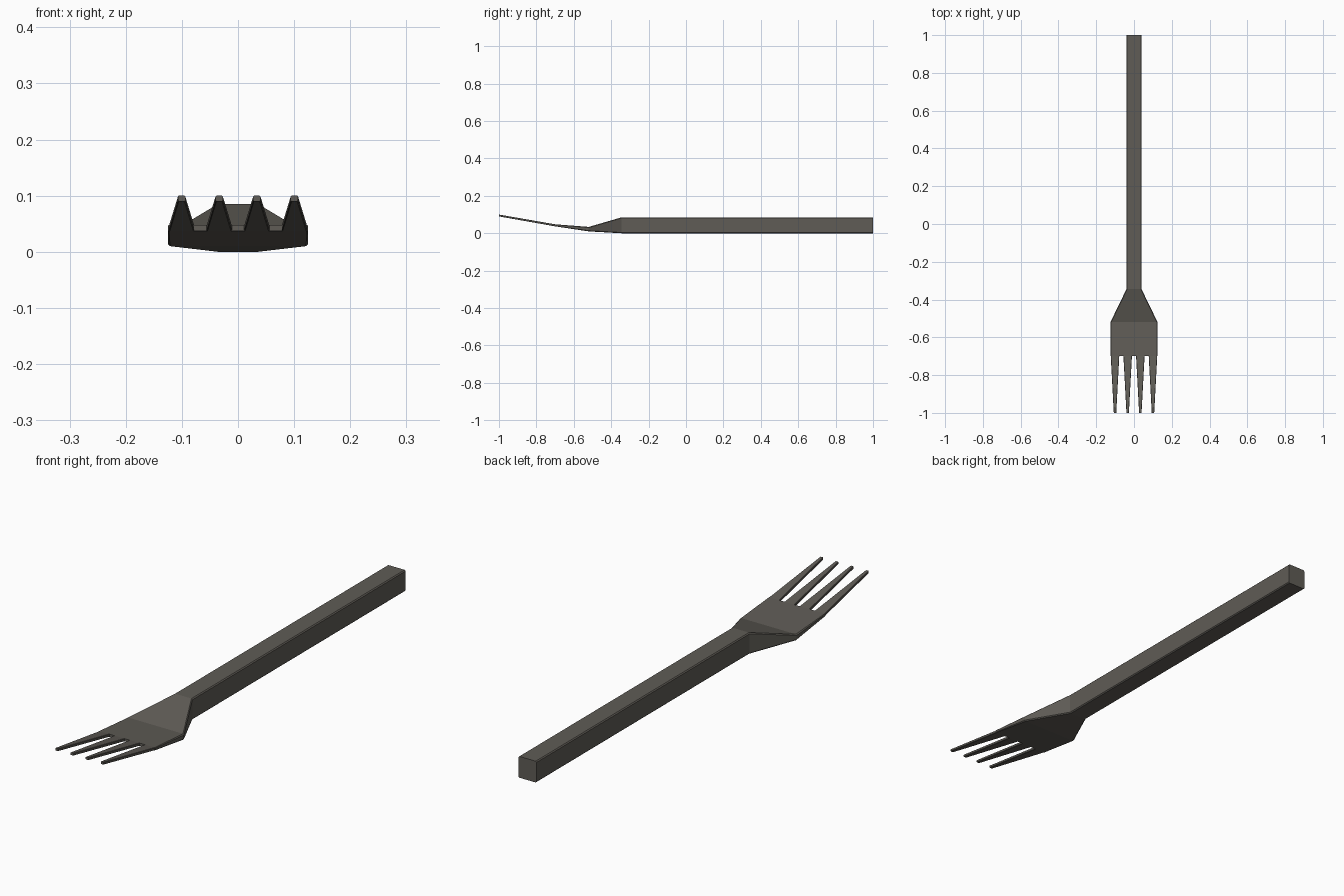
import bpy

if "Cube" in bpy.data.objects:
    bpy.data.objects.remove(bpy.data.objects["Cube"])

metal = bpy.data.materials.new("dark warm grey metal")
metal.diffuse_color = (0.115, 0.107, 0.093, 1.0)
metal.use_nodes = True
metal.node_tree.nodes["Principled BSDF"].inputs["Base Color"].default_value = metal.diffuse_color


def section(cx, y, half_w, z0, z1, c):
    """Rectangular cross-section with chamfered corners."""
    x0, x1 = cx - half_w, cx + half_w
    return [(x0 + c, y, z0), (x1 - c, y, z0), (x1, y, z0 + c), (x1, y, z1 - c),
            (x1 - c, y, z1), (x0 + c, y, z1), (x0, y, z1 - c), (x0, y, z0 + c)]


def loft(name, rings, cap_back=True):
    """Skin a list of sections, ordered from front (-y) to back (+y)."""
    n = len(rings[0])
    verts = [v for ring in rings for v in ring]
    faces = [tuple(range(n))]
    for r in range(len(rings) - 1):
        a, b = r * n, (r + 1) * n
        for i in range(n):
            j = (i + 1) % n
            faces.append((a + j, a + i, b + i, b + j))
    if cap_back:
        last = (len(rings) - 1) * n
        faces.append(tuple(reversed(range(last, last + n))))
    mesh = bpy.data.meshes.new(name)
    mesh.from_pydata(verts, [], faces)
    mesh.materials.append(metal)
    obj = bpy.data.objects.new(name, mesh)
    bpy.context.collection.objects.link(obj)
    return obj


# Square handle flaring through the neck into the flat head
loft("handle_and_head", [
    section(0, -0.70, 0.125, 0.037, 0.048, 0.002),
    section(0, -0.52, 0.125, 0.010, 0.034, 0.004),
    section(0, -0.345, 0.040, 0.000, 0.085, 0.004),
    section(0, 1.00, 0.040, 0.000, 0.085, 0.004),
])

# Four tapering tines rising toward the tips
for k in range(4):
    cx = (k - 1.5) * 0.067
    loft(f"tine_{k + 1}", [
        section(cx, -1.00, 0.0065, 0.090, 0.100, 0.0015),
        section(cx, -0.70, 0.0225, 0.037, 0.048, 0.0015),
    ], cap_back=False)
